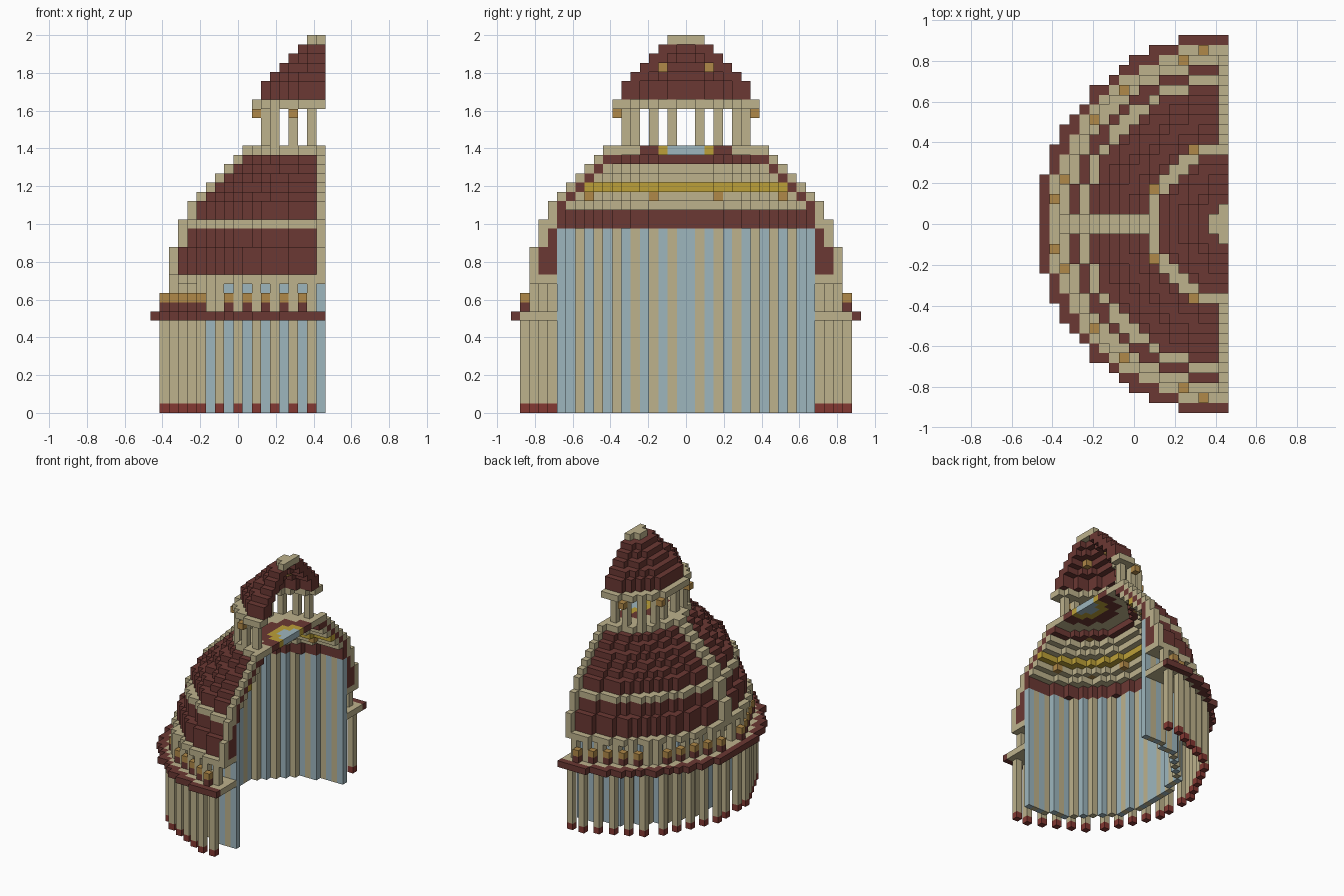
import bpy, bmesh, math
from mathutils import Vector

cube = bpy.data.objects.get("Cube")
if cube:
    bpy.data.objects.remove(cube)

V = 2 / 41                      # size of one block
HALF = 19                       # half the plan width in blocks


def linear(c):
    c /= 255
    return c / 12.92 if c <= 0.04045 else ((c + 0.055) / 1.055) ** 2.4


def material(name, *rgb):
    mat = bpy.data.materials.new(name)
    mat.use_nodes = True
    col = [linear(c) for c in rgb] + [1]
    mat.diffuse_color = col
    bsdf = mat.node_tree.nodes["Principled BSDF"]
    bsdf.inputs["Base Color"].default_value = col
    bsdf.inputs["Roughness"].default_value = 0.9
    return mat


STONE = material("sandstone", 189, 178, 140)
TILE = material("brown tile", 107, 56, 51)
RED = material("red base", 132, 56, 50)
BLUE = material("pale blue", 158, 182, 190)
GOLD = material("dull gold", 176, 137, 72)
YELLOW = material("bright yellow", 188, 160, 56)

parts = {}                      # part name -> (material, blocks)
filled = {}                     # block -> part name


def put(name, mat, layers, rule):
    """Add blocks to a part wherever rule(r, m, M) holds and space is free.
    r is the distance from the axis; m and M the smaller and larger offset."""
    cells = parts.setdefault(name, (mat, []))[1]
    for a in range(HALF):
        for b in range(-HALF, HALF):
            q = b if b >= 0 else -1 - b
            r = math.hypot(a + 0.5, q + 0.5)
            if not rule(r, min(a, q), max(a, q)):
                continue
            for k in layers:
                c = (HALF - 1 - a, b, k)
                if c not in filled:
                    filled[c] = name
                    cells.append(c)


def ring(inner, outer):
    return lambda r, m, M: inner + 0.1 < r <= outer + 0.1


def spots(*pairs):
    return lambda r, m, M: (m, M) in pairs


# Drum wall with alternating stone and glass strips
def wall(striped):
    return lambda r, m, M: 13.25 < r <= 14.1 and (m % 2 == 1) == striped


put("drum_wall_stone", STONE, range(0, 20), wall(True))
put("drum_wall_glass", BLUE, range(0, 20), wall(False))

# Outer colonnade
column_spots = spots((1, 17), (3, 17), (5, 16), (7, 15), (9, 14), (11, 13))
put("column_bases", RED, range(0, 1), column_spots)
put("columns", STONE, range(1, 10), column_spots)
put("gallery_floor", STONE, [10], lambda r, m, M: 14.1 < r <= 18.1 and M < 18)
put("gallery_ledge", TILE, [10], ring(16, 19))

# Gallery pillars and small gold blocks
bracket_spots = spots((2, 17), (4, 16), (6, 15), (8, 14), (10, 13))
put("bracket_feet", TILE, [11], bracket_spots)
put("bracket_blocks", GOLD, [12], bracket_spots)
put("gallery_pillars", STONE, range(11, 14),
    spots((1, 16), (3, 16), (5, 15), (7, 14), (9, 13), (11, 12)))
put("gallery_roof", STONE, [14], lambda r, m, M: 14.1 < r <= 17.05)

# Ribs standing one block proud of the shell
radius = {15: 16, 16: 16, 17: 16, 18: 15, 19: 15, 20: 15, 21: 14, 22: 14}
radius.update({k: 36 - k for k in range(23, 29)})
for k, R in radius.items():
    put("ribs", STONE, [k], lambda r, m, M: m == 0 and M == R)

# Main dome shell
put("dome_skirt_lower", TILE, range(15, 18), ring(14, 16))
put("dome_skirt_upper", TILE, range(18, 20), ring(14, 15))
put("dome_band", STONE, [20], ring(14, 15))
put("inner_cornice", TILE, [20], ring(13, 14))
for k in range(21, 28):
    put("dome_shell", TILE, [k], ring(radius[k] - 1, radius[k]))

# Inner lining of the dome
put("lining_studs", GOLD, [23], spots((3, 10), (8, 8)))
put("top_studs", GOLD, [27], spots((5, 5)))
put("lining_gold_band", YELLOW, [24], ring(10, 11))
put("lining_top", TILE, [27], ring(7, 8))
for k in (22, 23, 25, 26):
    put("lining", STONE, [k], ring(radius[k] - 2, radius[k] - 1))

# Lantern floor with coloured rings
put("floor_glass", BLUE, [28], ring(-1, 2))
put("floor_gold", YELLOW, [28], ring(2, 3))
put("floor_tiles", TILE, [28], ring(3, 5))
put("floor_stone", STONE, [28], ring(5, 8))

# Lantern
put("lantern_columns", STONE, range(29, 33), spots((1, 6), (3, 6), (5, 5)))
put("lantern_brackets", GOLD, [32], spots((3, 7)))
put("lantern_ring", STONE, [33], ring(5.5, 8))

# Lantern cap
put("cap_studs", GOLD, [37], spots((2, 2)))
for k, R in zip(range(34, 40), (7, 7, 6, 5, 4, 3)):
    put("cap_shell", TILE, [k], ring(R - 2, R))
put("cap_finial", STONE, [40], ring(-1, 2))


# Turn each part into a mesh of its exposed block faces
def build(name, mat, cells):
    bm = bmesh.new()
    origin = Vector((-HALF / 2, 0, 0))
    cache = {}

    def vert(p):
        key = tuple(p)
        if key not in cache:
            cache[key] = bm.verts.new((Vector(p) + origin) * V)
        return cache[key]

    for c in cells:
        for axis in range(3):
            u, w = (axis + 1) % 3, (axis + 2) % 3
            for side in (0, 1):
                near = list(c)
                near[axis] += 2 * side - 1
                if tuple(near) in filled:
                    continue
                corners = []
                for du, dw in ((0, 0), (1, 0), (1, 1), (0, 1)):
                    p = list(c)
                    p[axis] += side
                    p[u] += du
                    p[w] += dw
                    corners.append(vert(p))
                bm.faces.new(corners if side else corners[::-1])
    bmesh.ops.dissolve_limit(bm, angle_limit=0.01, verts=bm.verts[:],
                             edges=bm.edges[:])
    mesh = bpy.data.meshes.new(name)
    bm.to_mesh(mesh)
    bm.free()
    mesh.materials.append(mat)
    bpy.context.collection.objects.link(bpy.data.objects.new(name, mesh))


for part, (mat, cells) in parts.items():
    build(part, mat, cells)
